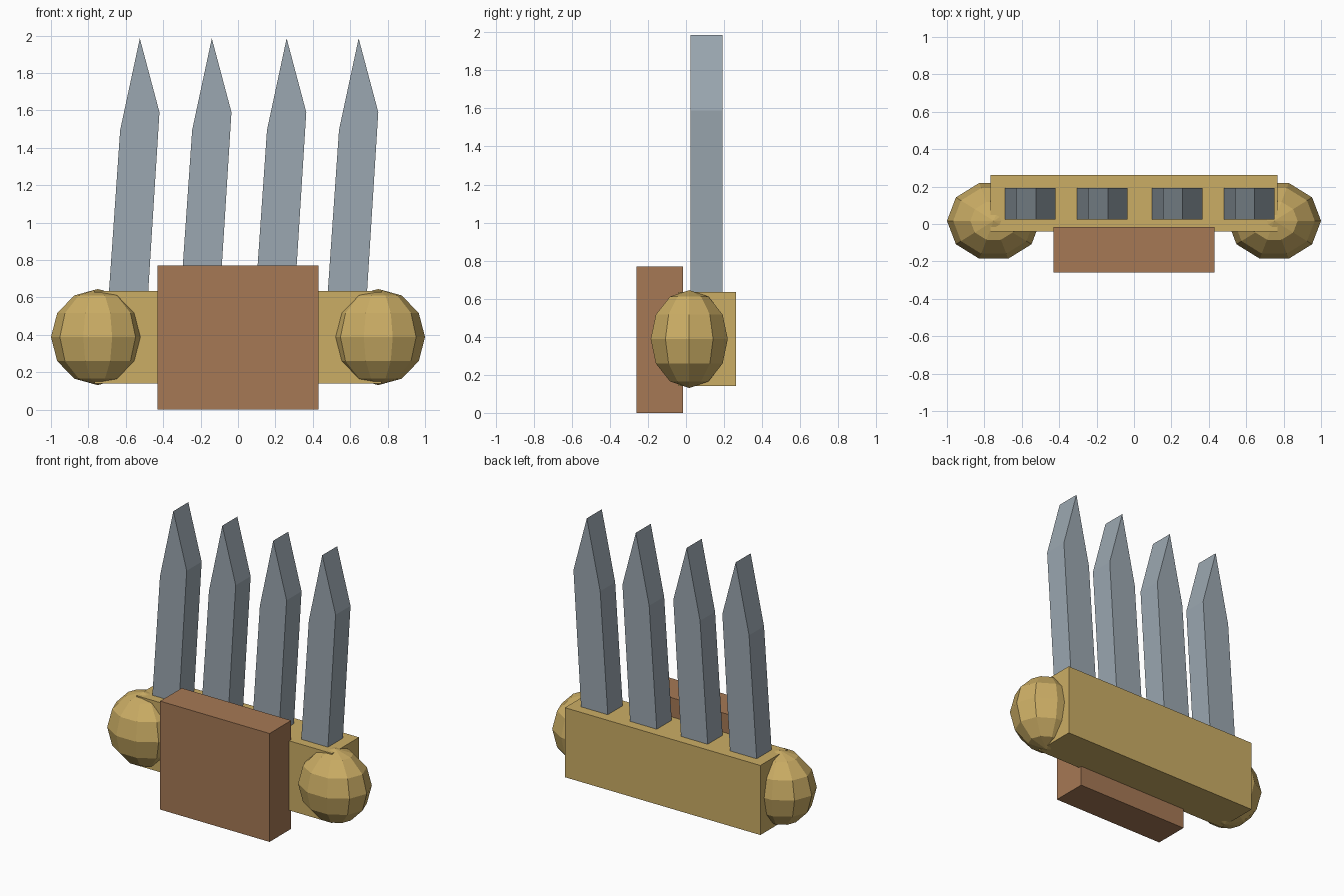
import bpy, bmesh, math
from mathutils import Matrix, Vector

if "Cube" in bpy.data.objects:
    bpy.data.objects.remove(bpy.data.objects["Cube"])


def material(name, rgb):
    m = bpy.data.materials.new(name)
    m.diffuse_color = (*rgb, 1)
    m.use_nodes = True
    m.node_tree.nodes["Principled BSDF"].inputs["Base Color"].default_value = m.diffuse_color
    return m


gold = material("gold", (0.60, 0.42, 0.13))
brown = material("brown", (0.38, 0.19, 0.09))
steel = material("steel", (0.33, 0.39, 0.44))


def finish(name, bm, mat):
    bmesh.ops.recalc_face_normals(bm, faces=bm.faces[:])
    mesh = bpy.data.meshes.new(name)
    bm.to_mesh(mesh)
    bm.free()
    mesh.materials.append(mat)
    obj = bpy.data.objects.new(name, mesh)
    bpy.context.collection.objects.link(obj)
    return obj


def box(name, lo, hi, mat):
    lo, hi = Vector(lo), Vector(hi)
    bm = bmesh.new()
    bmesh.ops.create_cube(bm, size=1, matrix=Matrix.Translation((lo + hi) / 2)
                          @ Matrix.Diagonal((*(hi - lo), 1)))
    return finish(name, bm, mat)


def knob(name, x):
    # faceted ball with corners pointing along x
    bm = bmesh.new()
    bmesh.ops.create_uvsphere(
        bm, u_segments=10, v_segments=6, radius=1,
        matrix=Matrix.Translation((x, 0.017, 0.388))
        @ Matrix.Diagonal((0.25, 0.213, 0.257, 1))
        @ Matrix.Rotation(math.pi / 2, 4, 'Z'))
    return finish(name, bm, gold)


def blade(name, x):
    # slanted pointed profile, extruded in depth
    profile = [(-0.167, 0.60), (0.043, 0.60), (0.105, 1.59), (0, 1.985), (-0.105, 1.495)]
    bm = bmesh.new()
    face = bm.faces.new([bm.verts.new((x + px, 0.024, z)) for px, z in profile])
    ext = bmesh.ops.extrude_face_region(bm, geom=[face], use_keep_orig=True)
    verts = [g for g in ext["geom"] if isinstance(g, bmesh.types.BMVert)]
    bmesh.ops.translate(bm, verts=verts, vec=(0, 0.168, 0))
    return finish(name, bm, steel)


# Hand plate and knuckle bar
box("front_plate", (-0.43, -0.26, 0), (0.43, -0.017, 0.77), brown)
box("knuckle_bar", (-0.768, -0.04, 0.14), (0.768, 0.262, 0.634), gold)

# End knobs
for side, x in (("left", -0.75), ("right", 0.75)):
    knob(f"{side}_knob", x)

# Four blades
for i, x in enumerate((-0.525, -0.14, 0.26, 0.645)):
    blade(f"blade_{i + 1}", x)
